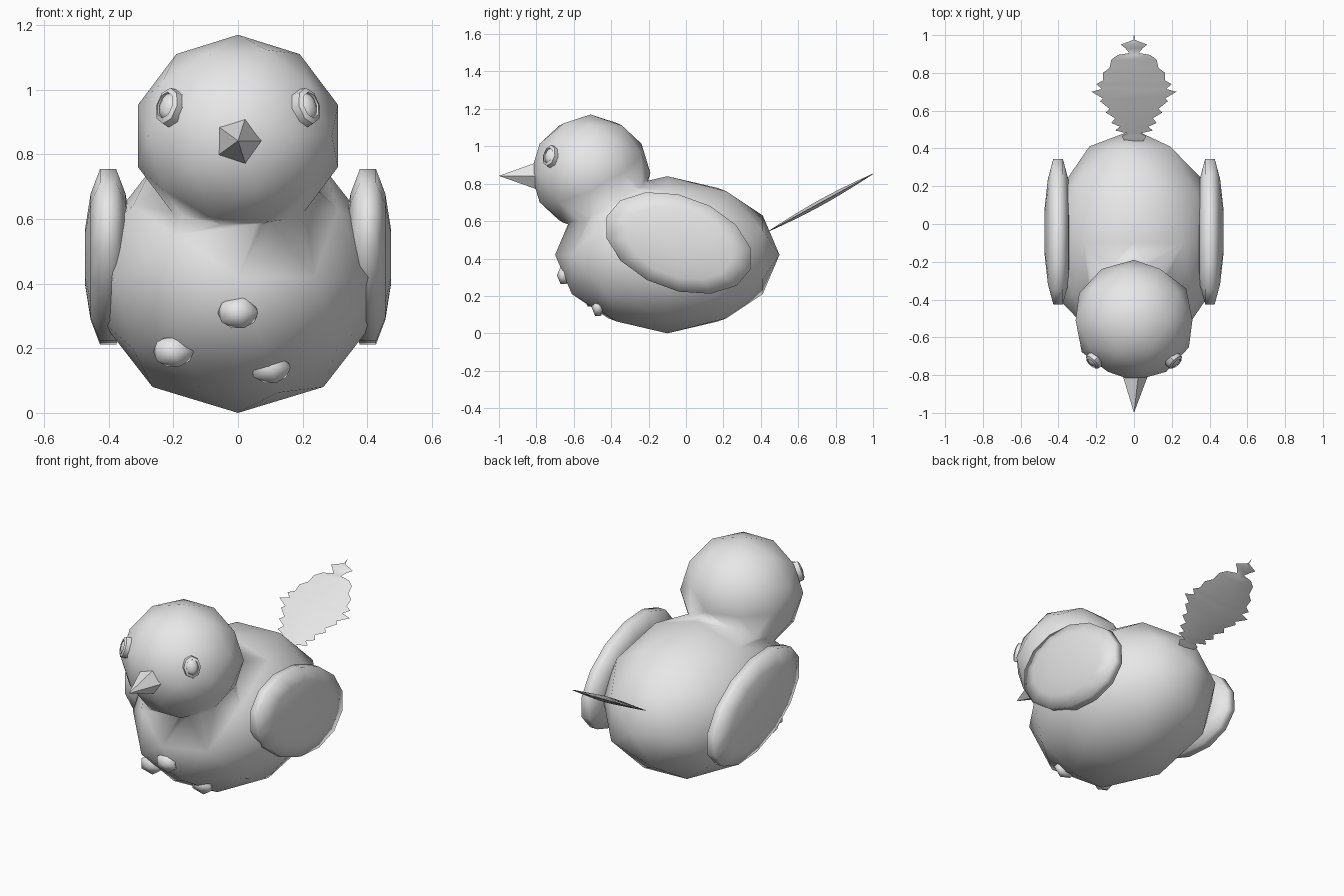
import bpy, bmesh, math
from math import radians
from mathutils import Matrix, Vector

cube = bpy.data.objects.get("Cube")
if cube:
    bpy.data.objects.remove(cube)

GREY = (0.8, 0.8, 0.8, 1)
mat = bpy.data.materials.new("plain grey")
mat.use_nodes = True
mat.diffuse_color = GREY
mat.node_tree.nodes["Principled BSDF"].inputs["Base Color"].default_value = GREY


def finish(name, bm, smooth=True):
    bmesh.ops.recalc_face_normals(bm, faces=bm.faces)
    mesh = bpy.data.meshes.new(name)
    bm.to_mesh(mesh)
    bm.free()
    for p in mesh.polygons:
        p.use_smooth = smooth
    mesh.materials.append(mat)
    ob = bpy.data.objects.new(name, mesh)
    bpy.context.collection.objects.link(ob)
    return ob


def ball(name, centre, size, turn=Matrix.Rotation(radians(90), 4, "X"), subdivisions=2):
    """Faceted ball, turned first and then stretched to its half sizes."""
    bm = bmesh.new()
    bmesh.ops.create_icosphere(bm, subdivisions=subdivisions, radius=1)
    m = Matrix.Translation(centre) @ Matrix.Diagonal((*size, 1)) @ turn
    bmesh.ops.transform(bm, matrix=m, verts=bm.verts)
    return finish(name, bm)


# Body and head fused into one skin
body = ball("body", (0, -0.1, 0.42), (0.45, 0.6, 0.42))
head = ball("head", (0, -0.51, 0.857), (0.325, 0.32, 0.313))
mod = body.modifiers.new("fuse", "BOOLEAN")
mod.operation = "UNION"
mod.solver = "EXACT"
mod.object = head
bpy.context.view_layer.objects.active = body
bpy.ops.object.modifier_apply(modifier="fuse")
bpy.data.objects.remove(head)
body.name = "body_and_head"

# Small tufts on the chest
for i, (x, y, z) in enumerate([(0, -0.655, 0.31), (-0.2, -0.51, 0.19), (0.1, -0.47, 0.14)]):
    ball(f"chest_tuft_{i + 1}", (x, y, z), (0.07, 0.035, 0.055), subdivisions=1)

# Beak
bm = bmesh.new()
bmesh.ops.create_cone(bm, cap_ends=True, segments=5, radius1=0.075, radius2=0, depth=0.2)
bmesh.ops.transform(bm, verts=bm.verts, matrix=Matrix.Translation((0, -0.9, 0.842))
                    @ Matrix.Rotation(radians(90), 4, "X") @ Matrix.Rotation(radians(-90), 4, "Z"))
finish("beak", bm)

# Wings: flattened round pads, tilted with the front edge up
RIM = [(0.3, 1), (0.72, 0.75), (1, 0.35), (1, -0.35), (0.72, -0.75), (0.3, -1)]
SIDES = 14
for name, side in (("left_wing", 1), ("right_wing", -1)):
    bm = bmesh.new()
    rings = []
    for r, t in RIM:
        ring = []
        for k in range(SIDES):
            a = math.tau * k / SIDES
            ring.append(bm.verts.new((0.072 * t, 0.41 * r * math.cos(a), 0.25 * r * math.sin(a))))
        rings.append(ring)
    for lower, upper in zip(rings, rings[1:]):
        for k in range(SIDES):
            n = (k + 1) % SIDES
            bm.faces.new((lower[k], lower[n], upper[n], upper[k]))
    bm.faces.new(rings[0])
    bm.faces.new(rings[-1])
    bmesh.ops.transform(bm, verts=bm.verts, matrix=Matrix.Translation((side * 0.402, -0.04, 0.483))
                        @ Matrix.Rotation(radians(-20), 4, "X"))
    finish(name, bm)

# Eyes: a raised rim with a ball in it, facing out of the head
for name, side in (("left", 1), ("right", -1)):
    out = Vector((side * 0.21, -0.215, 0.09)).normalized()
    turn = out.to_track_quat("Z", "Y").to_matrix().to_4x4()
    place = Matrix.Translation((side * 0.213, -0.725, 0.947)) @ turn
    bm = bmesh.new()
    loops = []
    for k in range(8):
        a = math.tau * k / 8
        around = Vector((0.78 * math.cos(a), math.sin(a), 0))
        loops.append([bm.verts.new(around * r + Vector((0, 0, h)))
                      for r, h in ((0.062, -0.03), (0.058, 0.012), (0.042, 0.02), (0.036, -0.03))])
    for k in range(8):
        a, b = loops[k], loops[(k + 1) % 8]
        for j in range(4):
            n = (j + 1) % 4
            bm.faces.new((a[j], b[j], b[n], a[n]))
    bmesh.ops.transform(bm, matrix=place, verts=bm.verts)
    finish(name + "_eye_rim", bm)
    bm = bmesh.new()
    bmesh.ops.create_icosphere(bm, subdivisions=2, radius=1)
    bmesh.ops.transform(bm, matrix=place @ Matrix.Diagonal((0.035, 0.045, 0.025, 1)), verts=bm.verts)
    finish(name + "_eye", bm)

# Tail feather: thin ridged blade with a ragged edge, as (y, half width)
EDGE = [(0.44, 0.05), (0.465, 0.065), (0.48, 0.035), (0.495, 0.1), (0.515, 0.075),
        (0.535, 0.12), (0.56, 0.1), (0.59, 0.15), (0.61, 0.13), (0.65, 0.18),
        (0.665, 0.165), (0.7, 0.225), (0.715, 0.17), (0.74, 0.2), (0.76, 0.165),
        (0.8, 0.165), (0.825, 0.13), (0.87, 0.12), (0.895, 0.085), (0.905, 0.025),
        (0.93, 0.045), (0.95, 0.07), (0.965, 0.03), (0.975, 0.004), (1.0, 0.001)]
bm = bmesh.new()
rows = []
for y, w in EDGE:
    z = 0.545 + (y - 0.44) * 0.55
    thick = 0.002 + 0.016 * math.sin(math.pi * (y - 0.44) / 0.56)
    rows.append([bm.verts.new(p) for p in
                 ((-w, y, z), (0, y, z + thick), (w, y, z), (0, y, z - thick))])
for a, b in zip(rows, rows[1:]):
    for j in range(4):
        n = (j + 1) % 4
        bm.faces.new((a[j], a[n], b[n], b[j]))
bm.faces.new(rows[0])
bm.faces.new(rows[-1])
tail = finish("tail_feather", bm)

# Keep crisp edges on the small parts
for ob in bpy.context.collection.objects:
    ob.select_set(ob.name == "tail_feather" or ob.name == "beak" or "rim" in ob.name)
bpy.context.view_layer.objects.active = tail
bpy.ops.object.shade_smooth_by_angle(angle=radians(50))
